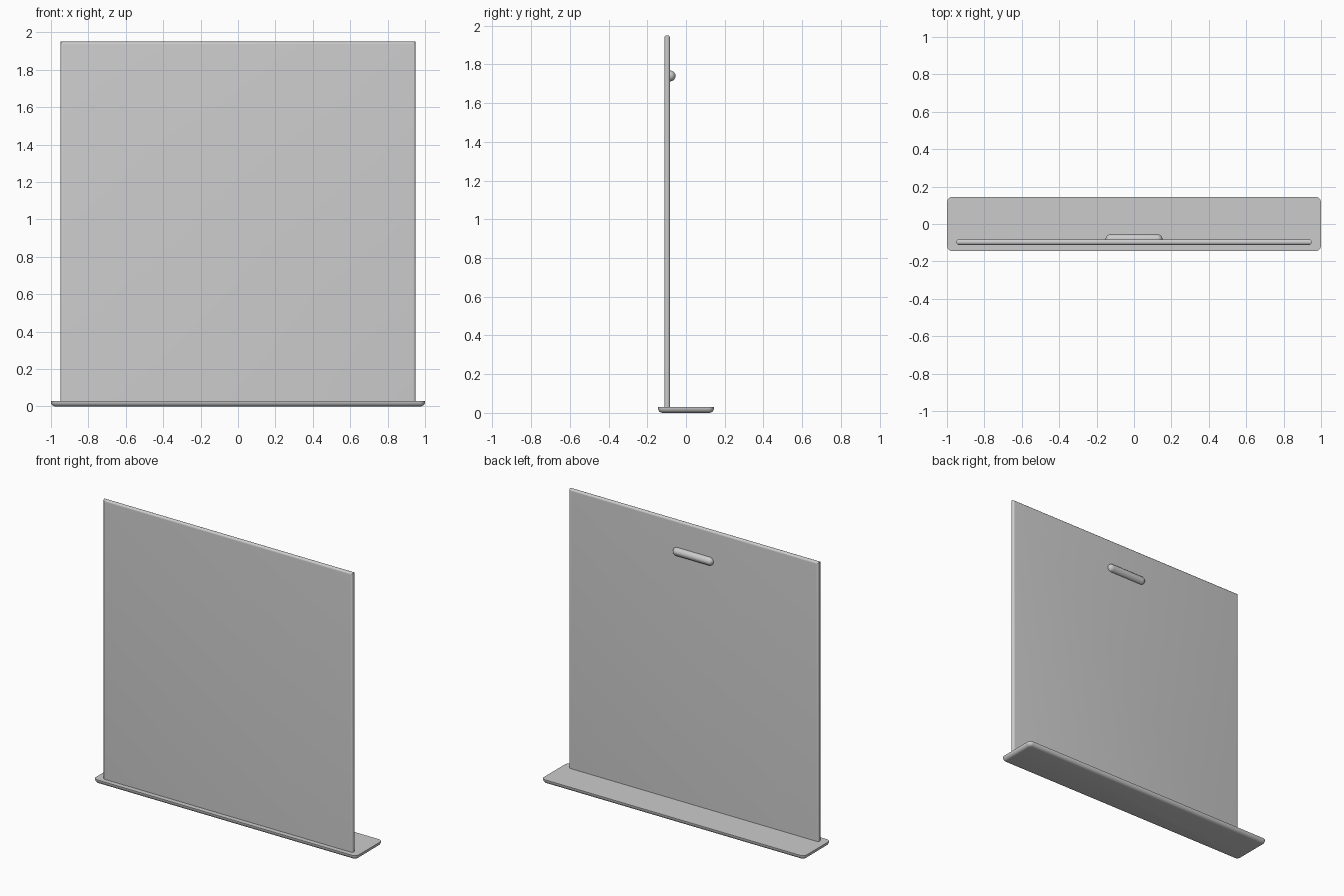
import bpy
import bmesh
import math
from mathutils import Matrix, Vector

cube = bpy.data.objects.get("Cube")
if cube:
    bpy.data.objects.remove(cube, do_unlink=True)

grey = bpy.data.materials.new("plain grey")
grey.use_nodes = True
colour = (0.6, 0.6, 0.6, 1)
grey.diffuse_color = colour
grey.node_tree.nodes["Principled BSDF"].inputs["Base Color"].default_value = colour


def box(low, high):
    """A bmesh box between two corners."""
    bm = bmesh.new()
    low, high = Vector(low), Vector(high)
    matrix = Matrix.Translation((low + high) / 2) @ Matrix.Diagonal((*(high - low), 1))
    bmesh.ops.create_cube(bm, size=1, matrix=matrix)
    return bm


def round_edges(bm, rule, radius, segments):
    edges = [e for e in bm.edges if rule(e)]
    bmesh.ops.bevel(bm, geom=edges, offset=radius, segments=segments,
                    profile=0.5, affect='EDGES')


def is_vertical(edge):
    a, b = edge.verts
    return abs(a.co.z - b.co.z) > 0.01


def finish(bm, name):
    mesh = bpy.data.meshes.new(name)
    bmesh.ops.recalc_face_normals(bm, faces=bm.faces)
    bm.to_mesh(mesh)
    bm.free()
    mesh.materials.append(grey)
    obj = bpy.data.objects.new(name, mesh)
    bpy.context.collection.objects.link(obj)
    bpy.ops.object.select_all(action='DESELECT')
    obj.select_set(True)
    bpy.context.view_layer.objects.active = obj
    bpy.ops.object.shade_smooth_by_angle(angle=math.radians(35))
    return obj


# Foot plate: rounded corners, rounded underside, crisp top edge
foot = box((-1, -0.145, 0), (1, 0.145, 0.03))
round_edges(foot, is_vertical, 0.03, 6)
round_edges(foot, lambda e: all(v.co.z < 0.001 for v in e.verts), 0.025, 5)
finish(foot, "foot_plate")

# Upright panel: half-round sides and top
panel = box((-0.95, -0.112, 0.025), (0.95, -0.082, 1.95))
round_edges(panel,
            lambda e: is_vertical(e) or
            (all(v.co.z > 1.9 for v in e.verts) and
             abs(e.verts[0].co.x - e.verts[1].co.x) > 1),
            0.0145, 5)
finish(panel, "upright_panel")

# Back handle: a capsule half sunk into the panel
radius, half_length = 0.028, 0.152
handle = bmesh.new()
bmesh.ops.create_uvsphere(handle, u_segments=20, v_segments=12, radius=radius,
                          matrix=Matrix.Rotation(math.pi / 2, 4, 'Y'))
bmesh.ops.bisect_plane(handle, geom=handle.verts[:] + handle.edges[:] + handle.faces[:],
                       plane_co=(0, 0, 0), plane_no=(1, 0, 0), clear_inner=True)
for v in handle.verts:
    v.co.x += half_length - radius
bmesh.ops.mirror(handle, geom=handle.verts[:] + handle.edges[:] + handle.faces[:],
                 axis='X', merge_dist=0.0001)
rims = [e for e in handle.edges if e.is_boundary]
bmesh.ops.bridge_loops(handle, edges=rims)
bmesh.ops.translate(handle, verts=handle.verts, vec=(0, -0.082, 1.74))
finish(handle, "back_handle")
